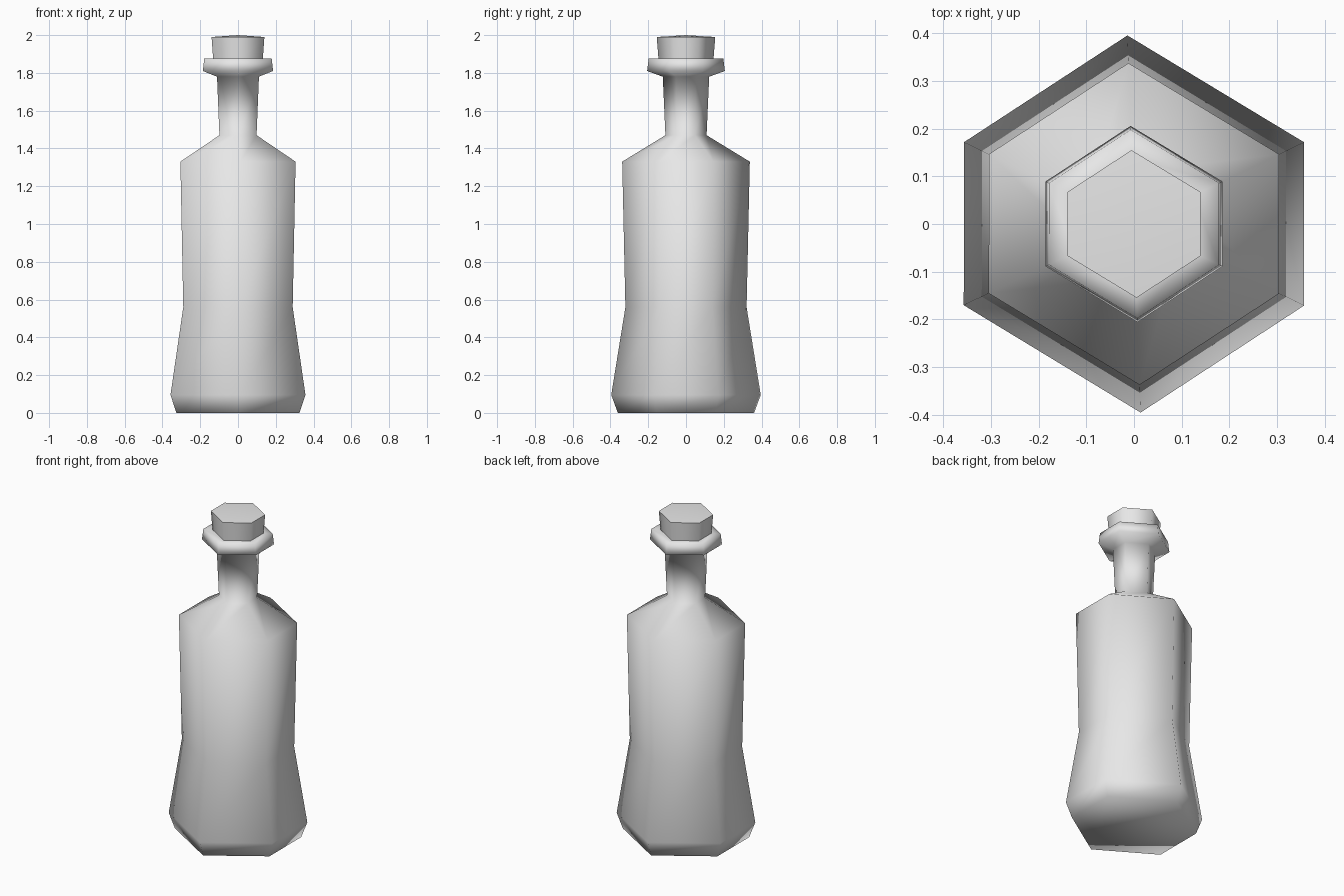
import bpy, bmesh, math

cube = bpy.data.objects.get("Cube")
if cube:
    bpy.data.objects.remove(cube, do_unlink=True)

# Slightly uneven six-sided cross-section, in degrees
CORNERS = (25.7, 92.0, 154.3, 205.5, 272.0, 334.4)


def material(name, color):
    mat = bpy.data.materials.new(name)
    mat.use_nodes = True
    mat.diffuse_color = color
    mat.node_tree.nodes["Principled BSDF"].inputs["Base Color"].default_value = color
    return mat


def lathe(name, profile, mat, smooth_angle, cap_bottom=False, peak=None):
    """Stack six-sided rings of (radius, height) and bridge them."""
    bm = bmesh.new()
    rings = [[bm.verts.new((r * math.cos(math.radians(a)),
                            r * math.sin(math.radians(a)), z)) for a in CORNERS]
             for r, z in profile]
    n = len(CORNERS)
    for low, high in zip(rings, rings[1:]):
        for i in range(n):
            j = (i + 1) % n
            bm.faces.new((low[i], low[j], high[j], high[i]))
    if cap_bottom:
        bm.faces.new(rings[0][::-1])
    if peak is not None:
        tip = bm.verts.new((0, 0, peak))
        for i in range(n):
            bm.faces.new((rings[-1][i], rings[-1][(i + 1) % n], tip))
    bmesh.ops.recalc_face_normals(bm, faces=bm.faces)
    mesh = bpy.data.meshes.new(name)
    bm.to_mesh(mesh)
    bm.free()
    mesh.materials.append(mat)
    obj = bpy.data.objects.new(name, mesh)
    bpy.context.collection.objects.link(obj)
    # Smooth shading, sharp only past the given angle
    bpy.ops.object.select_all(action='DESELECT')
    obj.select_set(True)
    bpy.context.view_layer.objects.active = obj
    bpy.ops.object.shade_smooth_by_angle(angle=math.radians(smooth_angle))
    return obj


grey = material("light grey", (0.8, 0.8, 0.8, 1.0))

# Bottle: base, waist, shoulder, neck and flared lip
lathe("bottle", [
    (0.361, 0.0), (0.396, 0.095), (0.321, 0.56), (0.338, 1.33),
    (0.109, 1.47), (0.123, 1.78), (0.206, 1.81), (0.198, 1.875),
    (0.14, 1.875),
], grey, 120, cap_bottom=True)

# Stopper with a nearly flat top
lathe("stopper", [(0.145, 1.865), (0.155, 1.99)], grey, 75,
      cap_bottom=True, peak=2.0)
